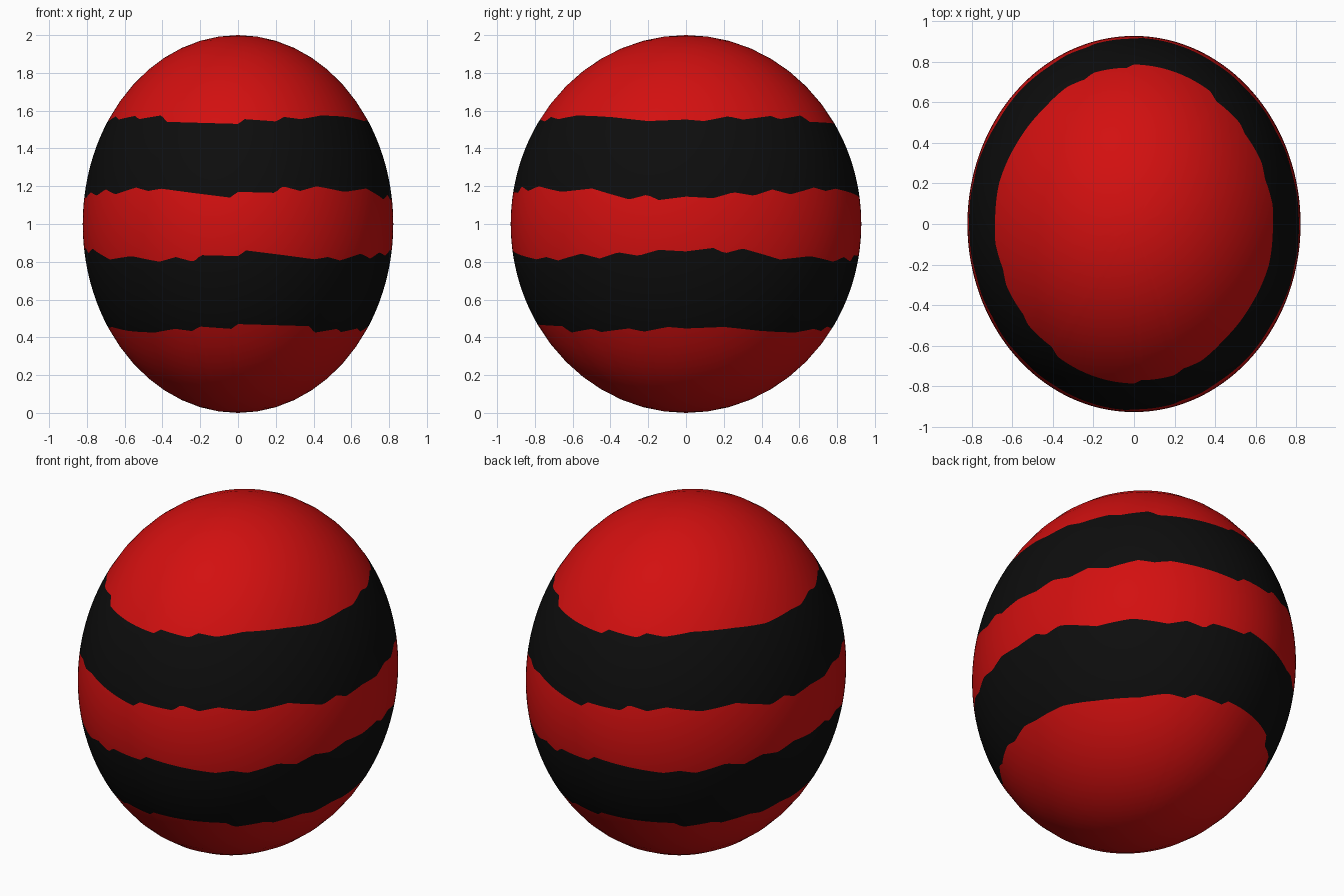
import bpy
import bmesh
from math import acos, cos, sin, pi, radians

default_cube = bpy.data.objects.get("Cube")
if default_cube:
    bpy.data.objects.remove(default_cube, do_unlink=True)

HALF_WIDTH, HALF_DEPTH = 0.822, 0.928
SEGMENTS, ROWS_PER_BAND = 240, 8


def make_material(name, red, green, blue):
    material = bpy.data.materials.new(name)
    material.use_nodes = True
    colour = (red, green, blue, 1)
    material.diffuse_color = colour
    material.node_tree.nodes["Principled BSDF"].inputs["Base Color"].default_value = colour
    return material


# Ragged stripe edges: degrees around from the front, height above the middle
# in thousandths; each pattern repeats every half turn
OUTER_EDGE = [(0, 530), (3, 555), (17, 543), (21, 567), (29, 555), (41, 575),
              (53, 570), (60, 565), (75, 545), (90, 553), (97, 545), (107, 570),
              (113, 553), (126, 572), (130, 555), (143, 575), (147, 541), (180, 530)]
INNER_EDGE = [(0, 170), (14, 165), (17, 200), (24, 175), (31, 200), (44, 170),
              (57, 188), (71, 130), (77, 155), (81, 127), (90, 145), (99, 137),
              (106, 168), (113, 150), (120, 183), (127, 157), (138, 193),
              (144, 175), (150, 187), (177, 140), (180, 170)]


def edge_height(edge, degrees):
    """Height of a ragged edge at an angle, by straight segments."""
    degrees %= 180
    for (start, low), (end, high) in zip(edge, edge[1:]):
        if degrees <= end:
            blend = (degrees - start) / (end - start)
            return (low + (high - low) * blend) / 1000


def ring_angles(degrees):
    """Polar angles of every row, following the stripe edges."""
    # The lower stripe is the upper one turned upside down
    heights = [1, edge_height(OUTER_EDGE, degrees), edge_height(INNER_EDGE, degrees),
               -edge_height(INNER_EDGE, -degrees), -edge_height(OUTER_EDGE, -degrees), -1]
    bounds = [acos(height) for height in heights]
    rows = []
    for top, bottom in zip(bounds, bounds[1:]):
        rows += [top + (bottom - top) * step / ROWS_PER_BAND for step in range(ROWS_PER_BAND)]
    return rows[1:]


# Egg body, built in columns around the vertical axis
bm = bmesh.new()
top_pole = bm.verts.new((0, 0, 2))
bottom_pole = bm.verts.new((0, 0, 0))
columns = []
for segment in range(SEGMENTS):
    degrees = 360 * segment / SEGMENTS
    around = radians(degrees)
    columns.append([bm.verts.new((HALF_WIDTH * sin(polar) * sin(around),
                                  -HALF_DEPTH * sin(polar) * cos(around),
                                  1 + cos(polar))) for polar in ring_angles(degrees)])

for index, column in enumerate(columns):
    following = columns[(index + 1) % SEGMENTS]
    bm.faces.new((top_pole, column[0], following[0]))
    bm.faces.new((bottom_pole, following[-1], column[-1]))
    for row in range(len(column) - 1):
        face = bm.faces.new((column[row], column[row + 1], following[row + 1], following[row]))
        # Bands alternate red and black from the top
        face.material_index = ((row + 1) // ROWS_PER_BAND) % 2
for face in bm.faces:
    face.smooth = True
bmesh.ops.recalc_face_normals(bm, faces=bm.faces[:])

mesh = bpy.data.meshes.new("striped_egg")
bm.to_mesh(mesh)
bm.free()
mesh.materials.append(make_material("red", 0.65, 0.005, 0.005))
mesh.materials.append(make_material("black", 0.004, 0.004, 0.004))
egg = bpy.data.objects.new("striped_egg", mesh)
bpy.context.collection.objects.link(egg)
